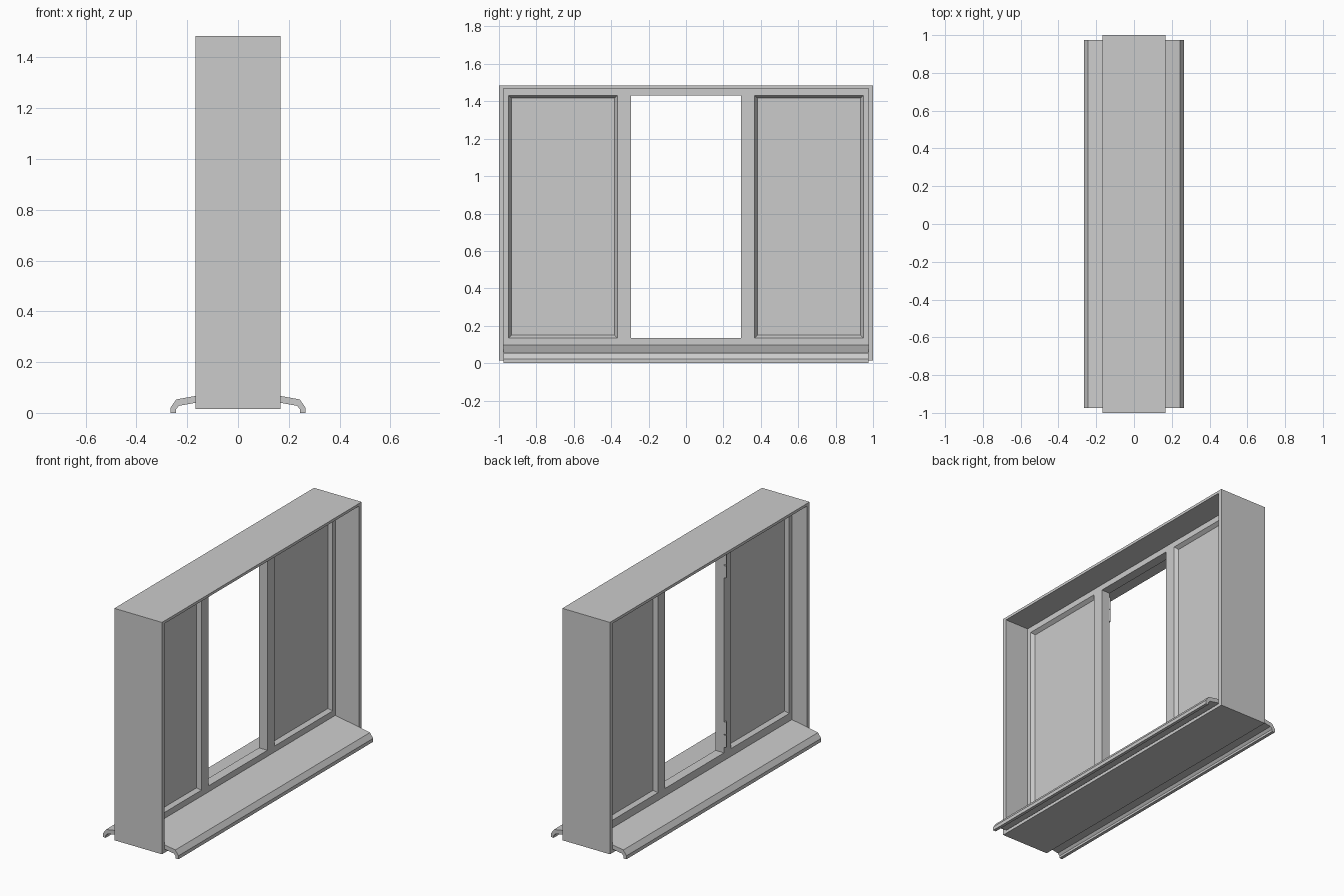
import bpy, bmesh
from math import radians

if "Cube" in bpy.data.objects:
    bpy.data.objects.remove(bpy.data.objects["Cube"])

X0, X1 = -0.06, 0.0          # window frame faces
Z0, Z1 = 0.135, 1.432        # opening bottom and top


def rect(u0, u1, v0, v1):
    return [(u0, v0), (u1, v0), (u1, v1), (u0, v1)]


def extrude_outline(name, loops, half_depth, location, rotation):
    """Filled 2D outline (inner loops become holes) turned into a mesh."""
    cu = bpy.data.curves.new(name + "_outline", 'CURVE')
    cu.dimensions = '2D'
    cu.fill_mode = 'BOTH'
    cu.extrude = half_depth
    for loop in loops:
        sp = cu.splines.new('POLY')
        sp.points.add(len(loop) - 1)
        for p, (u, v) in zip(sp.points, loop):
            p.co = (u, v, 0, 1)
        sp.use_cyclic_u = True
    tmp = bpy.data.objects.new(name + "_outline", cu)
    bpy.context.collection.objects.link(tmp)
    bpy.context.view_layer.update()
    me = bpy.data.meshes.new_from_object(tmp.evaluated_get(bpy.context.evaluated_depsgraph_get()))
    bpy.data.objects.remove(tmp)
    me.name = name
    bm = bmesh.new()
    bm.from_mesh(me)
    bmesh.ops.remove_doubles(bm, verts=bm.verts, dist=1e-5)
    bmesh.ops.recalc_face_normals(bm, faces=bm.faces)
    bm.to_mesh(me)
    bm.free()
    for p in me.polygons:
        p.use_smooth = False
    ob = bpy.data.objects.new(name, me)
    ob.location = location
    ob.rotation_euler = [radians(a) for a in rotation]
    bpy.context.collection.objects.link(ob)
    return ob


def dished_panel(name, y0, y1, z0, z1, inset=0.015, depth=0.023):
    """Pane with a sloped bead running round both faces."""
    bm = bmesh.new()
    rings = []
    for x, i in ((X1, 0), (X1 - depth, inset), (X0 + depth, inset), (X0, 0)):
        rings.append([bm.verts.new((x, y, z))
                      for y, z in rect(y0 + i, y1 - i, z0 + i, z1 - i)])
    for a, b in zip(rings, rings[1:] + rings[:1]):
        if a is rings[1]:
            continue
        for k in range(4):
            n = (k + 1) % 4
            bm.faces.new((a[k], a[n], b[n], b[k]))
    bm.faces.new(rings[1])
    bm.faces.new(rings[2])
    bmesh.ops.recalc_face_normals(bm, faces=bm.faces)
    me = bpy.data.meshes.new(name)
    bm.to_mesh(me)
    bm.free()
    ob = bpy.data.objects.new(name, me)
    bpy.context.collection.objects.link(ob)


FACING_X = (90, 0, 90)       # outline u -> y, v -> z

# Outer casing lining the wall opening
extrude_outline("casing", [rect(-1, 1, 0.015, 1.485), rect(-0.975, 0.975, 0.035, 1.468)],
                0.167, (0, 0, 0), FACING_X)

# Window frame with two glazed bays and an open middle bay
left, middle, right = (-0.948, -0.367), (-0.295, 0.295), (0.367, 0.948)
extrude_outline("window_frame",
                [rect(-0.975, 0.975, 0.035, 1.468)] +
                [rect(*bay, Z0, Z1) for bay in (left, middle, right)],
                (X1 - X0) / 2, ((X0 + X1) / 2, 0, 0), FACING_X)

# Fixed panes
dished_panel("left_pane", *left, Z0, Z1)
dished_panel("right_pane", *right, Z0, Z1)


# Sloping sills with a drip nose, one on each side
def sill(name, side, inner_x):
    rise = 0.053 + 0.18 * (0.243 - inner_x)
    prof = [(inner_x, rise), (0.243, 0.053), (0.265, 0.022), (0.265, 0),
            (0.245, 0), (0.245, 0.014), (0.232, 0.028), (inner_x, rise - 0.027)]
    extrude_outline(name, [[(side * x, z) for x, z in prof]], 0.975, (0, 0, 0), (90, 0, 0))


sill("deep_sill", 1, X1)
sill("shallow_sill", -1, -X0)

# Hinge knuckles on the middle bay: a pair at the bottom and a pair at the top
for place, zc in (("lower", 0.25), ("upper", 1.325)):
    for part, dz in (("pin", -0.042), ("knuckle", 0.042)):
        bpy.ops.mesh.primitive_cylinder_add(vertices=12, radius=0.008, depth=0.078,
                                            location=(X0 - 0.004, -0.303, zc + dz))
        ob = bpy.context.object
        ob.name = f"{place}_hinge_{part}"
        bpy.ops.object.shade_smooth_by_angle()
